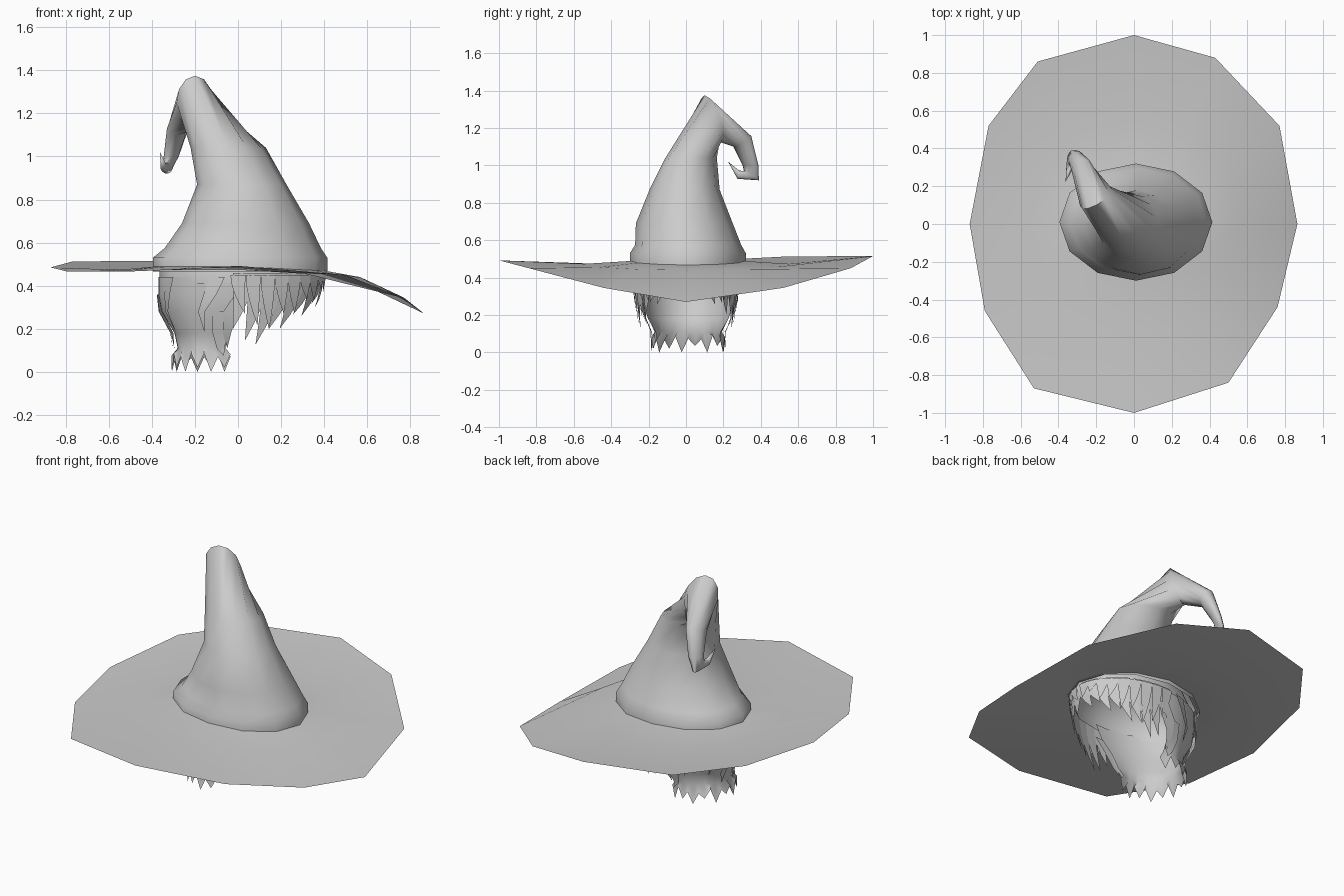
import bpy, bmesh, math, random
from mathutils import Vector

if "Cube" in bpy.data.objects:
    bpy.data.objects.remove(bpy.data.objects["Cube"])

random.seed(4)
gray = bpy.data.materials.new("plain_gray")
gray.diffuse_color = (0.6, 0.6, 0.6, 1)
gray.use_nodes = True
gray.node_tree.nodes["Principled BSDF"].inputs["Base Color"].default_value = gray.diffuse_color


def make(name, rows, closed, angle=60):
    """Skin a list of point rows; a one-point row becomes a tip."""
    bm = bmesh.new()
    vr = [[bm.verts.new(p) for p in r] for r in rows]
    for a, b in zip(vr, vr[1:]):
        n = max(len(a), len(b))
        for i in range(n if closed else n - 1):
            j = (i + 1) % n
            quad = [a[i % len(a)], a[j % len(a)], b[j % len(b)], b[i % len(b)]]
            face = list(dict.fromkeys(quad))
            if len(face) > 2:
                bm.faces.new(face)
    return finish(name, bm, angle)


def finish(name, bm, angle):
    me = bpy.data.meshes.new(name)
    bm.to_mesh(me)
    bm.free()
    ob = bpy.data.objects.new(name, me)
    bpy.context.collection.objects.link(ob)
    me.materials.append(gray)
    bpy.ops.object.select_all(action='DESELECT')
    ob.select_set(True)
    bpy.context.view_layer.objects.active = ob
    bpy.ops.object.shade_smooth_by_angle(angle=math.radians(angle))
    return ob


def ring(c, u, v, n=12):
    c, u, v = Vector(c), Vector(u), Vector(v)
    return [c + u * math.cos(k * math.tau / n) + v * math.sin(k * math.tau / n)
            for k in range(n)]


def flat_ring(x0, x1, y0, y1, z):
    return ring(((x0 + x1) / 2, (y0 + y1) / 2, z), ((x1 - x0) / 2, 0, 0), (0, (y1 - y0) / 2, 0))


# Brim: twelve-sided sheet, drooping towards +x
rim = [(.865, 0, .27), (.77, .52, .345), (.43, .88, .45), (0, 1, .515), (-.51, .86, .515),
       (-.77, .52, .512), (-.87, 0, .485), (-.79, -.46, .465), (-.53, -.87, .465),
       (0, -1, .492), (.5, -.84, .45), (.76, -.44, .345)]
inner = [p + Vector((0, 0, -.02 * max(0, p.x / .4))) for p in flat_ring(-.37, .40, -.29, .30, .49)]
middle = []
for a, b in zip(inner, rim):
    p = a.lerp(Vector(b), .36)
    p.z = .474 - .03 * max(0, p.x / .5)
    middle.append(p)
make("brim", [inner, middle, rim], True)

# Crown: band, tapering cone, folded peak and hooked tail in one loft
crown = [
    flat_ring(-.395, .415, -.30, .32, .465),
    flat_ring(-.395, .415, -.30, .32, .53),
    flat_ring(-.34, .385, -.272, .295, .575),
    flat_ring(-.26, .33, -.268, .25, .69),
    flat_ring(-.19, .225, -.195, .18, .87),
    flat_ring(-.22, .13, -.11, .165, 1.04),
    ring((-.2, .14, 1.25), (.085, .045, 0), (0, .04, -.125)),
    ring((-.28, .30, 1.13), (.05, .02, 0), (0, -.045, -.03)),
    ring((-.31, .345, 1.0), (.035, .015, 0), (0, -.04, 0)),
    ring((-.33, .35, .945), (.025, .01, 0), (0, -.04, .025)),
    ring((-.345, .28, .95), (.015, 0, 0), (0, .005, .022)),
    [(-.362, .225, 1.02)],
]
make("crown", crown, True, 70)

# Scalp: closed cap hidden in the crown, reaching below the brim
cap = [[(0, 0, .68)], flat_ring(-.2, .22, -.16, .16, .64), flat_ring(-.32, .33, -.24, .24, .56),
       flat_ring(-.365, .40, -.275, .275, .47), flat_ring(-.365, .39, -.27, .27, .41)]
make("hair_scalp", cap, True)

# Back hair: shell open towards +x, narrowing to the neck with a ragged hem
# (z, centre x, radius x, radius y, first angle)
shell = [(.44, .0, .37, .27, 80), (.36, 0, .37, .265, 86), (.28, -.01, .345, .25, 94),
         (.18, -.06, .235, .215, 88), (.11, -.11, .17, .18, 72), (.075, -.12, .168, .183, 64)]
N = 24


def shell_point(row, k, z=None):
    h, cx, rx, ry, a0 = row
    a = math.radians(a0 + (360 - 2 * a0) * k / N)
    return Vector((cx + rx * math.cos(a), .012 + ry * math.sin(a), h if z is None else z))


rows = [[shell_point(r, k) for k in range(N + 1)] for r in shell]
hem = []
for k in range(N + 1):
    z = random.choice((0, .02, .035)) if k % 2 else .075 + random.uniform(-.01, .015)
    hem.append(shell_point((0, -.13, .18, .2, 58), k, 0 if k == 13 else z))
make("hair_back", rows[:-1] + [hem], False)


# Loose locks: curved tapering strips
def add_lock(bm, path, width):
    prev = None
    for i, (p, side) in enumerate(path):
        t = i / (len(path) - 1)
        w = width * (1 - t ** 1.6)
        cur = [bm.verts.new(p)] if t == 1 else [bm.verts.new(p - side * w), bm.verts.new(p + side * w)]
        if prev:
            bm.faces.new([prev[0], prev[1]] + cur[::-1])
        prev = cur


def front_path(deg, z0, z1, sweep, scale=1.0):
    path = []
    for i in range(5):
        t = i / 4
        a = math.radians(deg + sweep * t * t)
        z = z0 + (z1 - z0) * t
        s = (.48 - z) / .38
        rx, ry = (.375 - .12 * s * s) * scale, (.28 - .035 * s * s) * scale
        p = Vector((.02 + rx * math.cos(a), ry * math.sin(a), z))
        path.append((p, Vector((-rx * math.sin(a), ry * math.cos(a), 0)).normalized()))
    return path


# Fringe: short over the face, longer towards the sides
bm = bmesh.new()
for side in (-1, 1):
    for i in range(9):
        deg = 5 + i * 10.5
        tip = .30 - .19 * min(1, deg / 72) ** 1.5 + (.035 if i % 2 else 0)
        if i == 8:
            tip = .2
        add_lock(bm, front_path(side * deg, .46, tip, side * 9), .05)
        add_lock(bm, front_path(side * (deg + 4), .45, tip + .07, side * -5, 1.03), .035)
finish("hair_fringe", bm, 60)

# Overlapping locks lying on the back shell and along its open edges
bm = bmesh.new()
for k, start, n in ((0, 1, 4), (N, 1, 4), (1, 2, 4), (N - 1, 2, 4), (3, 0, 4), (N - 3, 0, 4),
                    (7, 0, 4), (N - 8, 0, 4), (10, 1, 4), (N - 11, 1, 4)):
    path = []
    for i in range(start, min(start + n, len(shell))):
        p = shell_point(shell[i], k)
        out = Vector((p.x - shell[i][1], p.y, 0)).normalized()
        path.append((p + out * (.008 + .006 * (i - start)), Vector((-out.y, out.x, 0))))
    add_lock(bm, path, .04)
finish("hair_back_locks", bm, 60)
